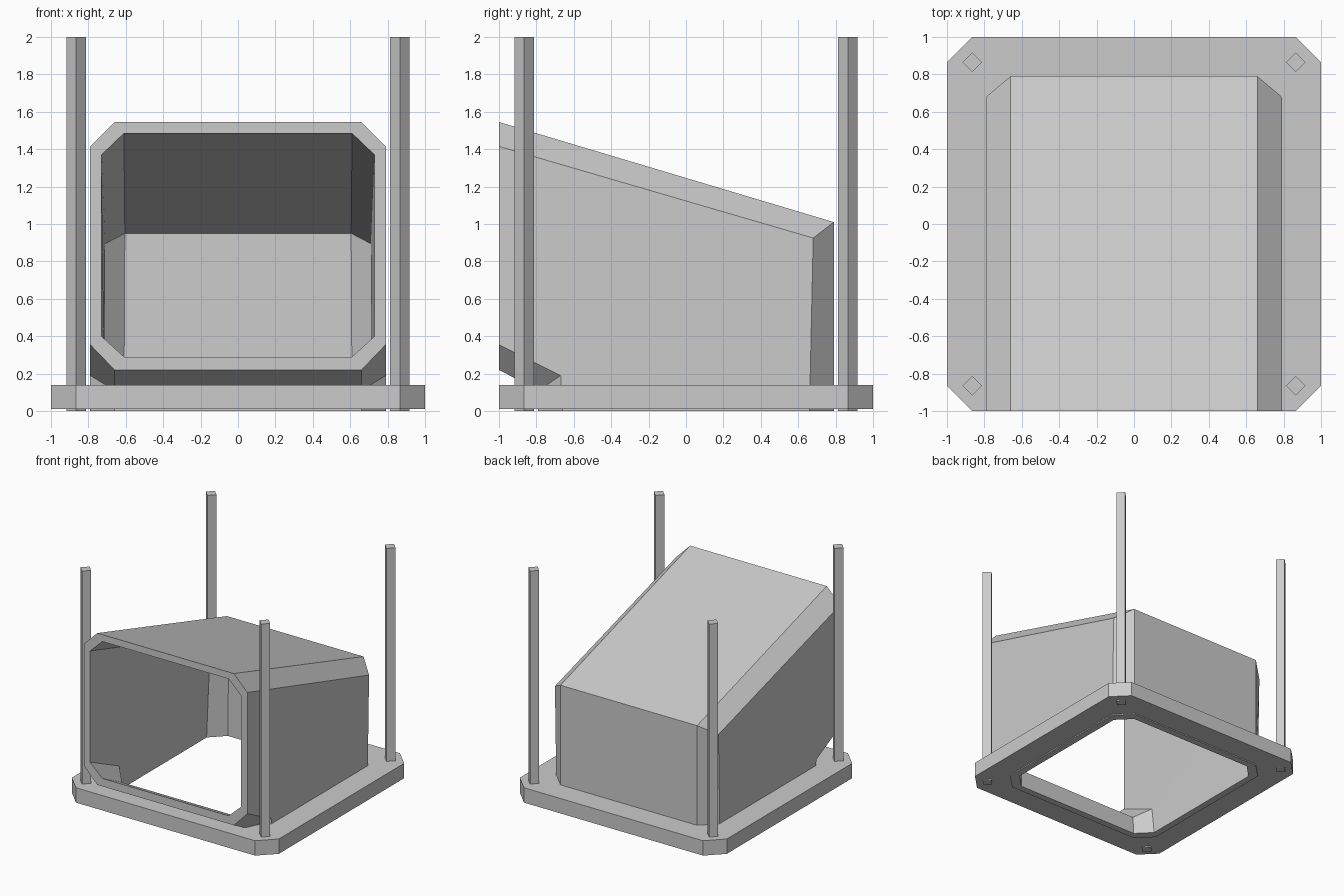
import bpy, bmesh

if "Cube" in bpy.data.objects:
    bpy.data.objects.remove(bpy.data.objects["Cube"])


def make_object(name, rings, closed_loop=False, caps=False):
    """Bridge consecutive rings of equal point count with flat quads."""
    bm = bmesh.new()
    vr = [[bm.verts.new(p) for p in ring] for ring in rings]
    pairs = list(zip(vr, vr[1:])) + ([(vr[-1], vr[0])] if closed_loop else [])
    for a, b in pairs:
        n = len(a)
        for i in range(n):
            j = (i + 1) % n
            bm.faces.new((a[i], a[j], b[j], b[i]))
    if caps:
        bm.faces.new(vr[0])
        bm.faces.new(vr[-1])
    bmesh.ops.recalc_face_normals(bm, faces=bm.faces)
    me = bpy.data.meshes.new(name)
    bm.to_mesh(me)
    bm.free()
    ob = bpy.data.objects.new(name, me)
    bpy.context.collection.objects.link(ob)
    return ob


def mirror_ring(half):
    """Complete a right-hand half profile (x > 0) across x = 0."""
    return half + [(-x, y, z) for x, y, z in reversed(half)]


def octagon(r, c, z):
    """Square of half-width r with corners cut by c; starts at the back."""
    s = r - c
    return mirror_ring([(s, r, z), (r, s, z), (r, -s, z), (s, -r, z)])


# Base: chamfered square frame, its hole edge buried in the duct wall
make_object("base_frame", [octagon(1, .135, .01), octagon(1, .135, .14),
                           octagon(.765, .13, .14), octagon(.765, .13, .01)],
            closed_loop=True)

# Elbow duct: front opening -> mitre ring -> bottom opening, outside then inside
front_out = mirror_ring([(.66, -1, 1.545), (.79, -1, 1.415),
                         (.79, -1, .355), (.66, -1, .22)])
mitre_out = mirror_ring([(.66, .79, 1.01), (.79, .68, .925),
                         (.79, -.67, .19), (.66, -.79, .11)])
front_in = mirror_ring([(.61, -1, 1.485), (.73, -1, 1.37),
                        (.73, -1, .40), (.61, -1, .29)])
mitre_in = mirror_ring([(.605, .74, .95), (.71, .635, .895),
                        (.715, -.62, .225), (.605, -.735, .155)])
make_object("elbow_duct", [front_out, mitre_out, octagon(.79, .13, 0),
                           octagon(.73, .12, 0), mitre_in, front_in],
            closed_loop=True)

# Corner posts: thin square rods turned 45 degrees
for side, sx in (("left", -1), ("right", 1)):
    for end, sy in (("front", -1), ("back", 1)):
        x, y, r = sx * .865, sy * .865, .052
        make_object(f"{end}_{side}_post",
                    [[(x + r, y, z), (x, y + r, z), (x - r, y, z), (x, y - r, z)]
                     for z in (0, 2)], caps=True)
